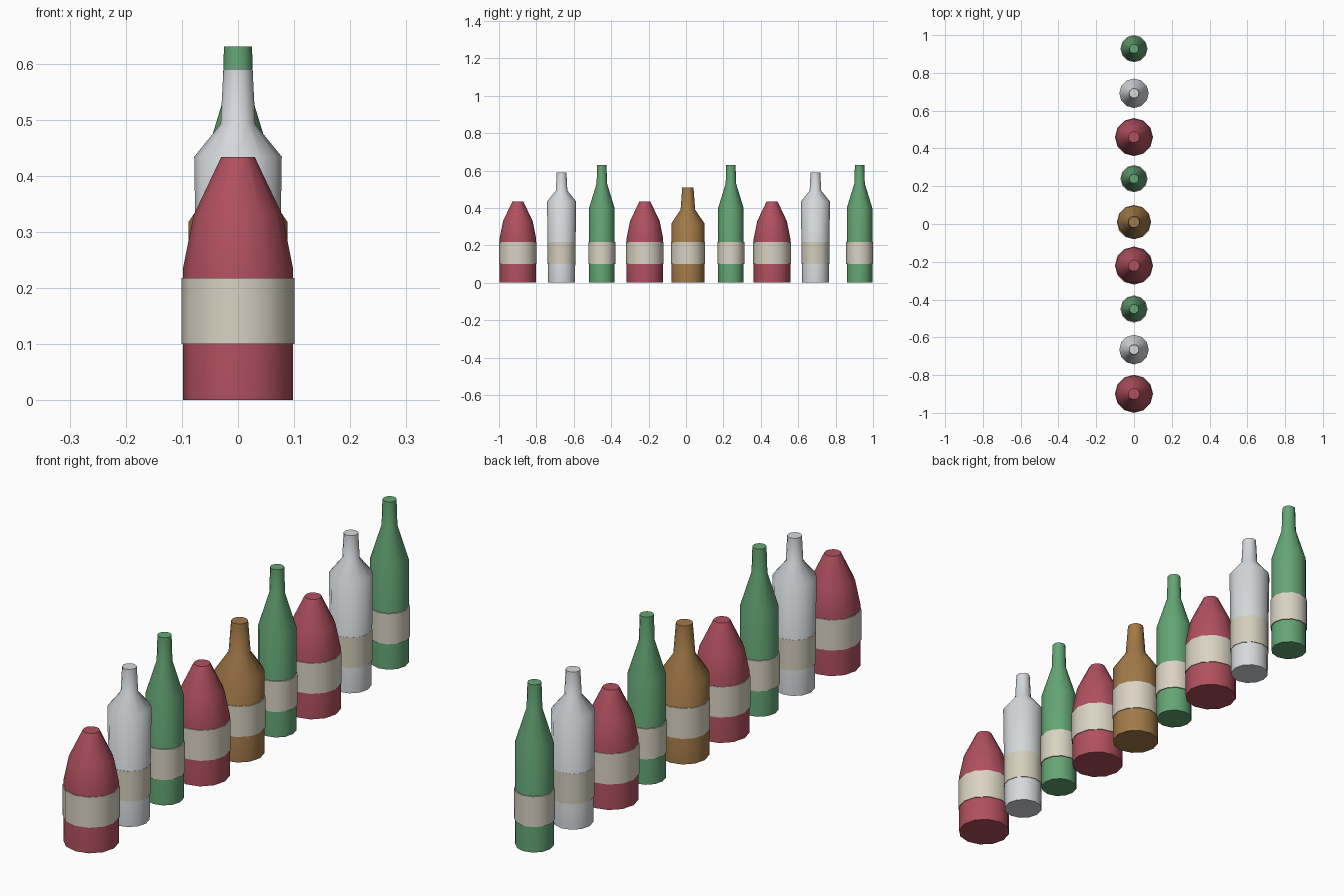
import bpy, bmesh, math

cube = bpy.data.objects.get("Cube")
if cube:
    bpy.data.objects.remove(cube, do_unlink=True)

SIDES = 12
LABEL_BOTTOM, LABEL_TOP = 0.10, 0.218


def linear(v):
    v /= 255
    return v / 12.92 if v <= 0.04045 else ((v + 0.055) / 1.055) ** 2.4


def material(name, r, g, b, rough=0.6):
    m = bpy.data.materials.new(name)
    m.use_nodes = True
    col = (linear(r), linear(g), linear(b), 1)
    m.diffuse_color = col
    shader = m.node_tree.nodes["Principled BSDF"]
    shader.inputs["Base Color"].default_value = col
    shader.inputs["Roughness"].default_value = rough
    return m


red = material("red glass", 176, 80, 94)
green = material("green glass", 100, 165, 116)
clear = material("pale glass", 213, 217, 221)
brown = material("brown glass", 162, 121, 72)
paper = material("label paper", 218, 211, 195)
aged_paper = material("aged label paper", 212, 206, 187)


def revolve(name, profile, y, mat, closed):
    """Spin (radius, height) points about a vertical axis at y."""
    bm = bmesh.new()
    rings = []
    for r, z in profile:
        angles = [2 * math.pi * i / SIDES for i in range(SIDES)]
        rings.append([bm.verts.new((r * math.cos(a), r * math.sin(a), z)) for a in angles])
    pairs = list(zip(rings, rings[1:]))
    if closed:
        pairs.append((rings[-1], rings[0]))
    for low, high in pairs:
        for i in range(SIDES):
            j = (i + 1) % SIDES
            bm.faces.new((low[i], low[j], high[j], high[i]))
    if not closed:
        bm.faces.new(rings[0][::-1])
        bm.faces.new(rings[-1])
    bmesh.ops.recalc_face_normals(bm, faces=bm.faces)
    mesh = bpy.data.meshes.new(name)
    bm.to_mesh(mesh)
    bm.free()
    mesh.materials.append(mat)
    obj = bpy.data.objects.new(name, mesh)
    obj.location.y = y
    bpy.context.collection.objects.link(obj)
    bpy.ops.object.select_all(action="DESELECT")
    obj.select_set(True)
    bpy.context.view_layer.objects.active = obj
    bpy.ops.object.shade_smooth_by_angle(angle=math.radians(40))


# Bottle kinds: glass, label material, label radius, silhouette from base to mouth
KINDS = {
    "red": (red, paper, 0.101,
            [(0.098, 0), (0.098, 0.235), (0.079, 0.33), (0.03, 0.433)]),
    "clear": (clear, aged_paper, 0.0755,
              [(0.0715, 0), (0.078, 0.434), (0.031, 0.492), (0.026, 0.59)]),
    "green": (green, paper, 0.072,
              [(0.068, 0), (0.068, 0.40), (0.028, 0.53), (0.025, 0.63)]),
    "brown": (brown, paper, 0.091,
              [(0.088, 0), (0.088, 0.318), (0.039, 0.39), (0.03, 0.51)]),
}

# The row, front to back
ROW = [("red", -0.899), ("clear", -0.665), ("green", -0.45),
       ("red", -0.22), ("brown", 0.01), ("green", 0.24),
       ("red", 0.46), ("clear", 0.692), ("green", 0.928)]

for n, (kind, y) in enumerate(ROW, 1):
    glass, label_mat, label_r, profile = KINDS[kind]
    revolve(f"{kind}_bottle_{n}", profile, y, glass, False)
    # Label: a thin closed band wrapped round the body
    inner = label_r - 0.006
    band = [(inner, LABEL_BOTTOM), (label_r, LABEL_BOTTOM),
            (label_r, LABEL_TOP), (inner, LABEL_TOP)]
    revolve(f"{kind}_label_{n}", band, y, label_mat, True)
